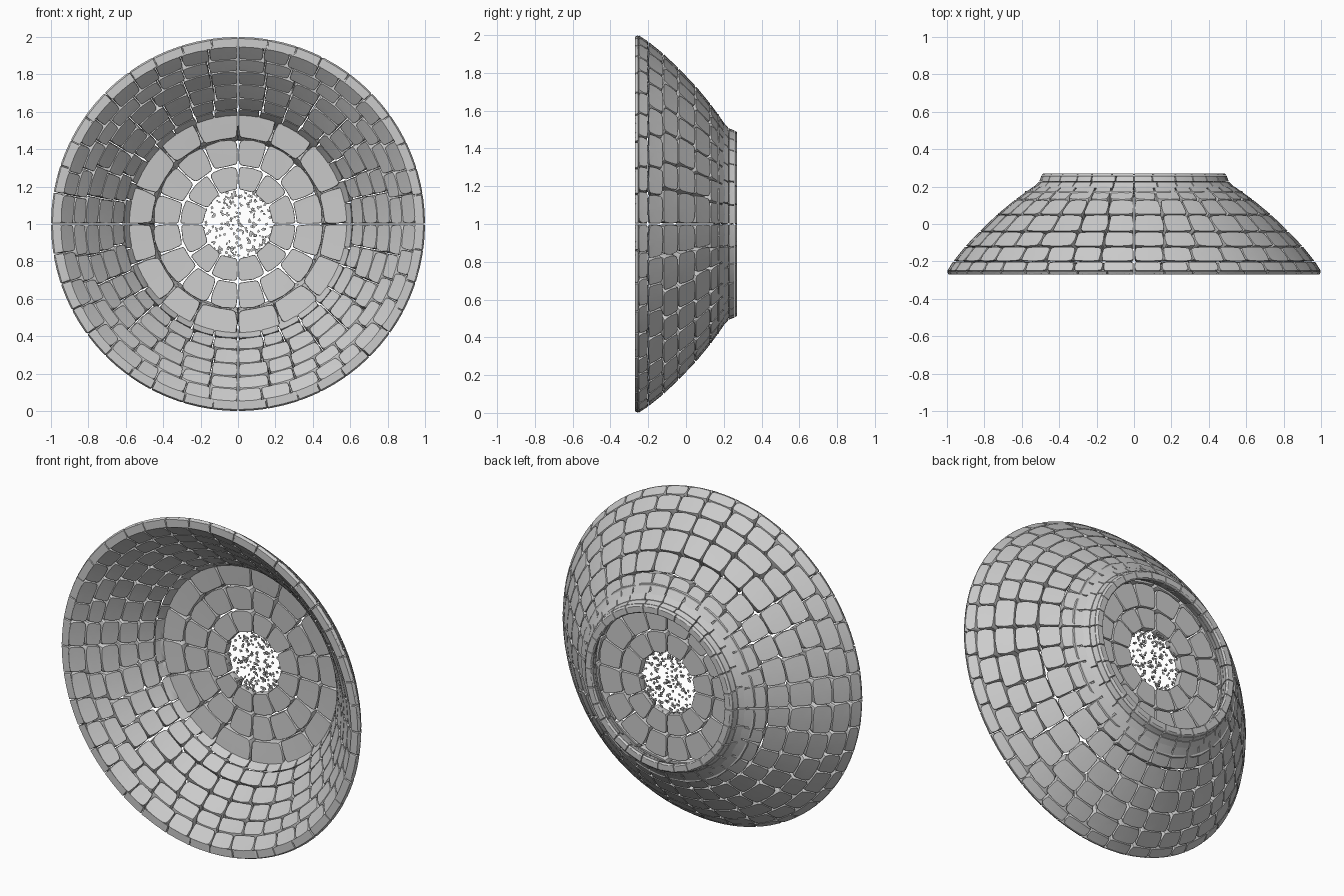
import bpy, bmesh, math, random

if "Cube" in bpy.data.objects:
    bpy.data.objects.remove(bpy.data.objects["Cube"])

random.seed(7)


def lerp(a, b, t):
    return a + (b - a) * t


def place(r, y, a):
    # polar position around the bowl axis (axis runs along y, centre at z = 1)
    r = min(r, 1.0)
    return (r * math.sin(a), max(-0.27, min(0.27, y)), 1 + r * math.cos(a))


def tile(bm, st0, st1, a0, a1, gap, jag):
    """One solid stone with clipped corners between two stations of the profile."""
    (o0, i0), (o1, i1) = st0, st1
    rm = (o0[0] + o1[0] + i0[0] + i1[0]) / 4
    length = max(math.dist(o0, o1), 0.03)
    gu, gv = gap / (rm * (a1 - a0)), gap / length
    j = lambda: random.uniform(0, jag)
    # outline in the unit square: clipped corners with a midpoint on every side
    pts = []
    for n, (u, v) in enumerate([(0, 0), (1, 0), (1, 1), (0, 1)]):
        su, sv = (1 if u == 0 else -1), (1 if v == 0 else -1)
        u2, v2 = u + su * (gu + j() * 0.3), v + sv * (gv + j() * 0.3)
        c1, c2 = 0.06 + j(), 0.06 + j()
        along_u = (u2 + su * c1, v2)
        along_v = (u2, v2 + sv * c2)
        mid = (u2 + su * c1 * 0.3, v2 + sv * c2 * 0.3)
        pts += [along_v, mid, along_u] if n % 2 == 0 else [along_u, mid, along_v]
        pts.append([(0.5, gv), (1 - gu, 0.5), (0.5, 1 - gv), (gu, 0.5)][n])

    def at(u, v, k):
        r = lerp(lerp(o0[0], o1[0], v), lerp(i0[0], i1[0], v), k)
        y = lerp(lerp(o0[1], o1[1], v), lerp(i0[1], i1[1], v), k)
        return bm.verts.new(place(r, y, lerp(a0, a1, u)))

    loops = []
    for k, s in ((0, 0.975), (0.08, 1), (0.92, 1), (1, 0.975)):
        loops.append([at(0.5 + (u - 0.5) * s, 0.5 + (v - 0.5) * s, k) for u, v in pts])
    n = len(pts)
    for A, B in zip(loops, loops[1:]):
        for q in range(n):
            bm.faces.new((A[q], A[(q + 1) % n], B[(q + 1) % n], B[q]))
    for L, k in ((loops[0], 0), (loops[-1], 1)):
        c = at(0.5, 0.5, k)
        for q in range(n):
            bm.faces.new((L[q], L[(q + 1) % n], c))


def finish(bm, name):
    bmesh.ops.recalc_face_normals(bm, faces=bm.faces)
    me = bpy.data.meshes.new(name)
    bm.to_mesh(me)
    bm.free()
    ob = bpy.data.objects.new(name, me)
    bpy.context.collection.objects.link(ob)
    bpy.ops.object.select_all(action='DESELECT')
    ob.select_set(True)
    bpy.context.view_layer.objects.active = ob
    bpy.ops.object.shade_smooth_by_angle(angle=math.radians(30))


def rings(name, stations, counts, gap, jag):
    bm = bmesh.new()
    for s0, s1, n in zip(stations, stations[1:], counts):
        # uneven joints, kept straight on the four main axes
        cuts = [(q + (0 if q % (n // 4) == 0 else random.uniform(-0.13, 0.13)))
                * math.tau / n for q in range(n)]
        cuts.append(math.tau)
        for a0, a1 in zip(cuts, cuts[1:]):
            tile(bm, s0, s1, a0, a1, gap, jag)
    finish(bm, name)


# stations are ((outer r, y), (inner r, y))
wall = [((1.0, -0.252), (0.95, -0.272)),
        ((0.966, -0.20), (0.878, -0.205)),
        ((0.902, -0.12), (0.815, -0.15)),
        ((0.825, -0.04), (0.745, -0.075)),
        ((0.732, 0.05), (0.67, 0.00)),
        ((0.635, 0.13), (0.61, 0.07)),
        ((0.53, 0.205), (0.575, 0.125))]
rings("bowl_wall", wall, [40, 36, 32, 32, 32, 32], 0.002, 0.13)

# rounded lip stones along the front edge
lip = [((1.0, -0.252), (0.955, -0.24)),
       ((0.99, -0.275), (0.945, -0.275))]
rings("rim_lip", lip, [40], 0.002, 0.06)

# floor of the bowl, open in the middle
floor = [((0.585, 0.175), (0.595, 0.115)),
         ((0.457, 0.185), (0.457, 0.13)),
         ((0.31, 0.185), (0.31, 0.14)),
         ((0.18, 0.185), (0.18, 0.14))]
rings("bowl_floor", floor, [16, 16, 12], 0.002, 0.12)

# foot ring on the back
foot = [((0.545, 0.19), (0.475, 0.18)),
        ((0.507, 0.226), (0.455, 0.222)),
        ((0.495, 0.258), (0.442, 0.258)),
        ((0.483, 0.274), (0.45, 0.274))]
rings("foot_ring", foot, [28, 28, 28], 0.001, 0.06)

# tiny loose chips in the central opening
bm = bmesh.new()
for _ in range(230):
    r, a = 0.2 * math.sqrt(random.random()), random.uniform(0, math.tau)
    cx, cz, y = r * math.sin(a), 1 + r * math.cos(a), random.uniform(0.14, 0.18)
    t = random.uniform(0, math.tau)
    ring = []
    for q in range(4):
        d = random.uniform(0.004, 0.013)
        ring.append((cx + d * math.cos(t + q * 1.57), cz + d * math.sin(t + q * 1.57)))
    lo = [bm.verts.new((x, y, z)) for x, z in ring]
    hi = [bm.verts.new((x, y + 0.005, z)) for x, z in ring]
    bm.faces.new(lo)
    bm.faces.new(hi)
    for q in range(4):
        bm.faces.new((lo[q], lo[(q + 1) % 4], hi[(q + 1) % 4], hi[q]))
finish(bm, "centre_chips")
